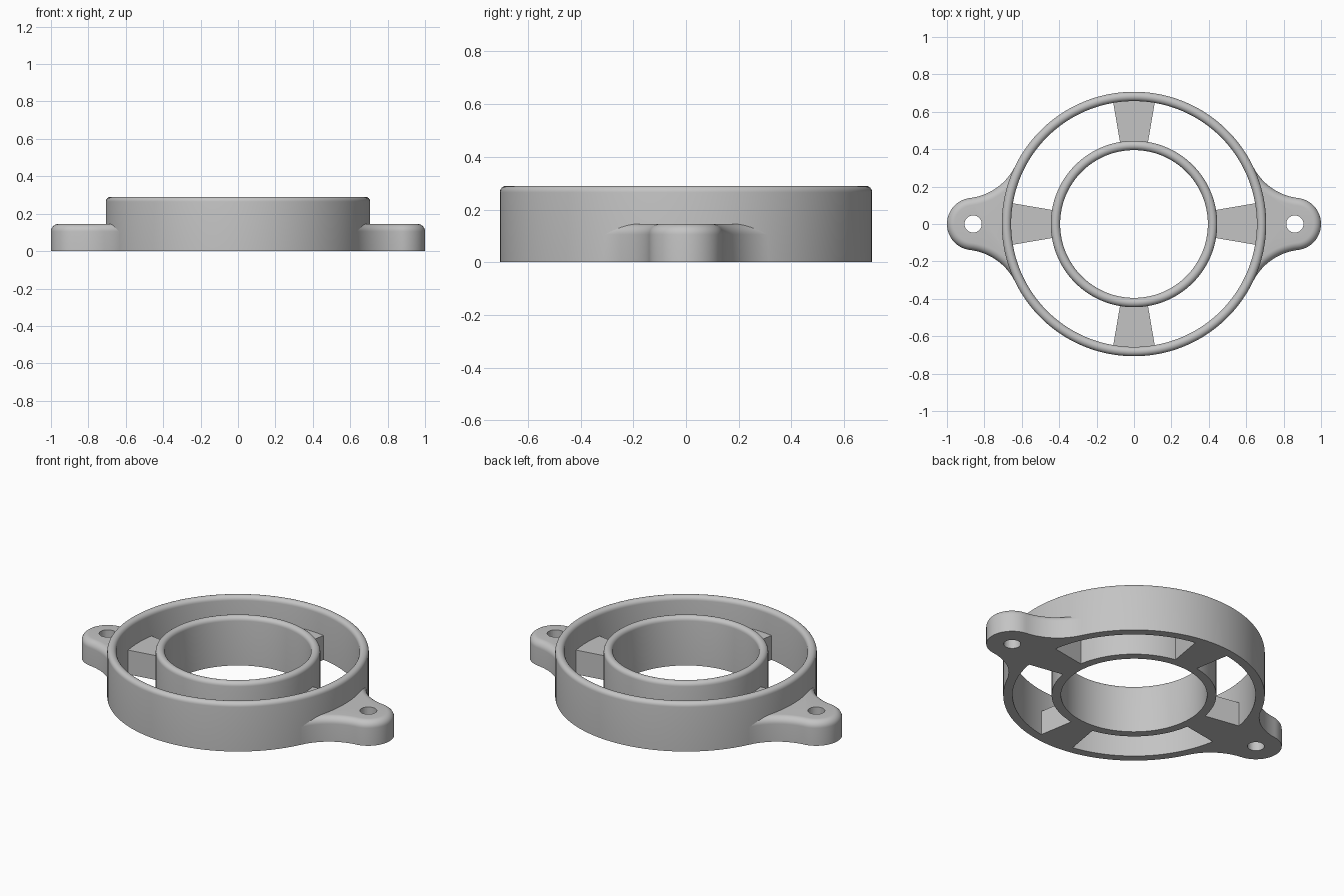
import bpy, bmesh
from math import sin, cos, pi, radians, atan2

cube = bpy.data.objects.get("Cube")
if cube:
    bpy.data.objects.remove(cube, do_unlink=True)

HEIGHT, LOW = 0.29, 0.145         # ring height, lug and spoke height
OUTER, WALL = 0.707, 0.05         # outer ring radius, wall thickness
INNER = 0.445                     # inner ring radius
LUG_X, LUG_R, HOLE_R, ROUND = 0.86, 0.14, 0.046, 0.04

grey = bpy.data.materials.new("plain grey")
grey.use_nodes = True
grey.diffuse_color = (0.55, 0.55, 0.55, 1)
grey.node_tree.nodes["Principled BSDF"].inputs["Base Color"].default_value = grey.diffuse_color


def finish(name, bm):
    bmesh.ops.recalc_face_normals(bm, faces=bm.faces)
    mesh = bpy.data.meshes.new(name)
    bm.to_mesh(mesh)
    bm.free()
    mesh.materials.append(grey)
    obj = bpy.data.objects.new(name, mesh)
    bpy.context.collection.objects.link(obj)
    return obj


def smooth(obj):
    bpy.ops.object.select_all(action="DESELECT")
    obj.select_set(True)
    bpy.context.view_layer.objects.active = obj
    bpy.ops.object.shade_smooth_by_angle(angle=radians(35))


def arc(cx, cy, r, start, end, steps):
    angles = [start + (end - start) * i / steps for i in range(steps + 1)]
    return [(cx + r * cos(a), cy + r * sin(a)) for a in angles]


def loft(name, layers):
    """Join equal outlines, given as (points, z), into a capped solid."""
    bm = bmesh.new()
    rows = [[bm.verts.new((x, y, z)) for x, y in pts] for pts, z in layers]
    for low, high in zip(rows, rows[1:]):
        for i in range(len(low)):
            bm.faces.new((low[i - 1], low[i], high[i], high[i - 1]))
    bm.faces.new(rows[0])
    bm.faces.new(rows[-1])
    return finish(name, bm)


def ring(name, radius):
    """Lathe a wall with a fully rounded top edge."""
    half, segs = WALL / 2, 128
    mid = radius - half
    profile = [(radius, 0)] + arc(mid, HEIGHT - half, half, 0, pi, 12) + [(radius - WALL, 0)]
    bm = bmesh.new()
    rows = [[bm.verts.new((r * cos(a), r * sin(a), z)) for r, z in profile]
            for a in (2 * pi * i / segs for i in range(segs))]
    for k in range(segs):
        for j in range(len(profile)):
            bm.faces.new((rows[k - 1][j - 1], rows[k][j - 1], rows[k][j], rows[k - 1][j]))
    smooth(finish(name, bm))


ring("outer_ring", OUTER)
ring("inner_ring", INNER)

# Four wedge spokes between the rings
WEDGE = radians(9.7)
for name, turn in (("left", 0), ("back", pi / 2), ("right", pi), ("front", -pi / 2)):
    outline = (arc(0, 0, OUTER - WALL + 0.01, turn - WEDGE, turn + WEDGE, 8)
               + arc(0, 0, INNER - 0.01, turn + WEDGE, turn - WEDGE, 8))
    smooth(loft(name + "_spoke", [(outline, 0), (outline, LOW)]))

# Lug outline: round end blending into the ring through a hollow fillet
MEET = radians(26)
FILLET = ((OUTER**2 + LUG_X**2 - 2 * OUTER * LUG_X * cos(MEET) - LUG_R**2)
          / (2 * LUG_R - 2 * OUTER + 2 * LUG_X * cos(MEET)))
FX, FY = (OUTER + FILLET) * cos(MEET), (OUTER + FILLET) * sin(MEET)
TOUCH = atan2(FY, FX - LUG_X)


def lug_outline(inset, side):
    r = FILLET + inset
    tip = arc(LUG_X, 0, LUG_R - inset, -TOUCH, TOUCH, 32)
    upper = arc(FX, FY, r, TOUCH - pi, MEET - pi, 20)[1:]
    # the fillet sweeps clockwise between its two tangent points
    lower = [(x, -y) for x, y in reversed(upper)]
    inside = arc(0, 0, OUTER - WALL + 0.004, MEET, -MEET, 24)
    return [(side * x, y) for x, y in tip + upper + inside + lower]


for name, side in (("left", 1), ("right", -1)):
    layers = [(lug_outline(0, side), 0)]
    for i in range(9):
        a = pi / 2 * i / 8
        layers.append((lug_outline(ROUND * (1 - cos(a)), side), LOW - ROUND + ROUND * sin(a)))
    lug = loft(name + "_lug", layers)

    # Screw hole
    hole = arc(side * LUG_X, 0, HOLE_R, 0, 2 * pi, 40)[:-1]
    cutter = loft("hole_cutter", [(hole, -0.1), (hole, LOW + 0.1)])
    cutter.hide_render = True
    smooth(lug)
    cut = lug.modifiers.new("screw hole", "BOOLEAN")
    cut.operation, cut.solver, cut.object = "DIFFERENCE", "EXACT", cutter
    bpy.ops.object.modifier_apply(modifier=cut.name)
    bpy.data.objects.remove(cutter, do_unlink=True)
    smooth(lug)
